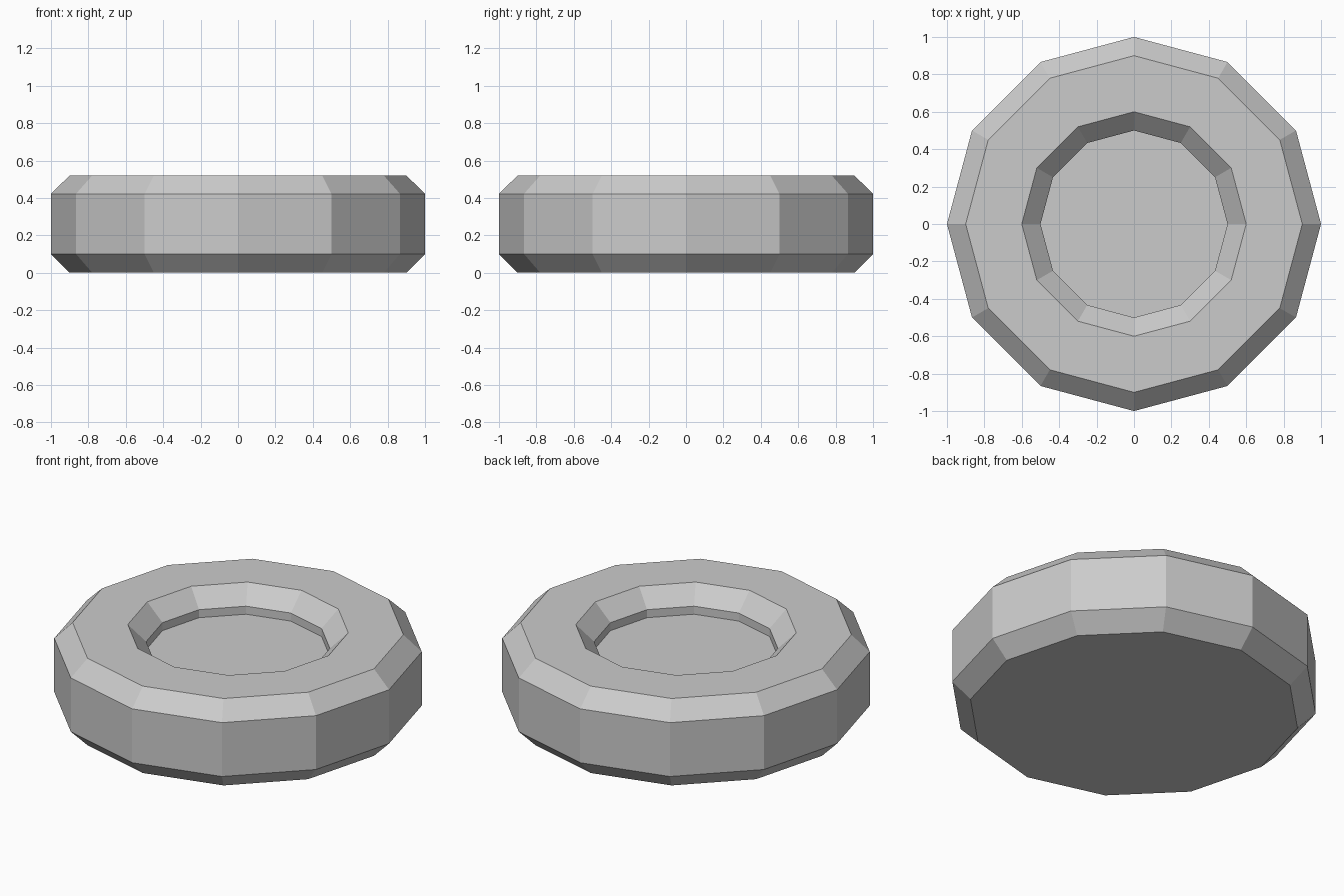
import bpy, bmesh
from math import cos, sin, tau

if "Cube" in bpy.data.objects:
    bpy.data.objects.remove(bpy.data.objects["Cube"])

SIDES = 12
# Half profile (radius, height): bottom edge, outer wall, rim, dished recess
PROFILE = [(0.9, 0.0), (1.0, 0.1), (1.0, 0.422), (0.9, 0.52),
           (0.6, 0.52), (0.5, 0.422), (0.5, 0.374)]


def lathe(name, profile, sides):
    bm = bmesh.new()
    rings = [[bm.verts.new((r * cos(tau * i / sides), r * sin(tau * i / sides), z))
              for i in range(sides)] for r, z in profile]
    for low, high in zip(rings, rings[1:]):
        for i in range(sides):
            j = (i + 1) % sides
            bm.faces.new((low[i], low[j], high[j], high[i]))
    # Flat underside and recess floor
    bm.faces.new(rings[0][::-1])
    bm.faces.new(rings[-1])
    bmesh.ops.recalc_face_normals(bm, faces=bm.faces)
    mesh = bpy.data.meshes.new(name)
    bm.to_mesh(mesh)
    bm.free()
    obj = bpy.data.objects.new(name, mesh)
    bpy.context.collection.objects.link(obj)
    return obj


# Chamfered twelve-sided disc with a recessed centre
lathe("recessed_disc", PROFILE, SIDES)
